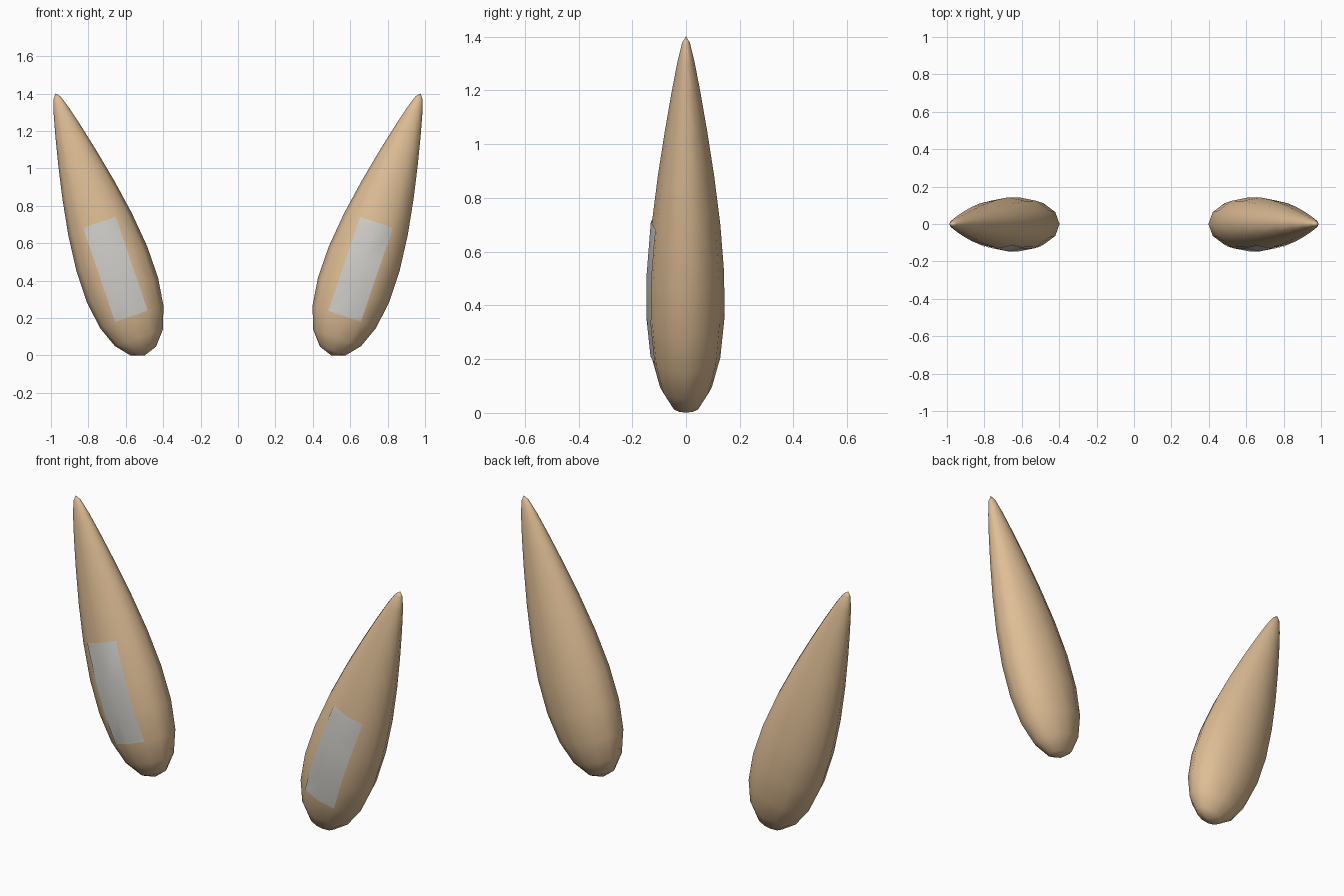
import bpy, bmesh, math
from mathutils import Matrix

if "Cube" in bpy.data.objects:
    bpy.data.objects.remove(bpy.data.objects["Cube"])

HALF = 0.74                    # half length of an ear
TILT = math.radians(18.8)      # outward lean
CENTRE = (0.737, 0.0, 0.701)   # centre of the right ear


def material(name, rgb):
    m = bpy.data.materials.new(name)
    m.diffuse_color = (*rgb, 1)
    m.use_nodes = True
    m.node_tree.nodes["Principled BSDF"].inputs["Base Color"].default_value = m.diffuse_color
    return m


tan = material("tan fur", (0.73, 0.51, 0.30))
grey = material("pale grey lining", (0.64, 0.625, 0.59))


def ear_shape():
    """Flattened sphere tapering linearly towards its top."""
    bm = bmesh.new()
    bmesh.ops.create_uvsphere(bm, u_segments=12, v_segments=12, radius=1)
    for v in bm.verts:
        r = 0.18 - 0.105 * v.co.z
        v.co = (v.co.x * r, v.co.y * r * 0.71, v.co.z * HALF)
    return bm


def lining_shape():
    """Front rectangle trimmed out of the ear surface, lifted slightly."""
    bm = ear_shape()
    for co, no in (((0.092, 0, 0), (1, 0, 0)), ((-0.092, 0, 0), (-1, 0, 0)),
                   ((0, 0, 0.011), (0, 0, 1)), ((0, 0, -0.519), (0, 0, -1)),
                   ((0, 0, 0), (0, 1, 0))):
        bmesh.ops.bisect_plane(bm, geom=bm.verts[:] + bm.edges[:] + bm.faces[:],
                               plane_co=co, plane_no=no, clear_outer=True)
    for v in bm.verts:
        v.co.y -= 0.004
    return bm


def add_part(name, bm, mat, side):
    bm.transform(Matrix.Translation((side * CENTRE[0], 0, CENTRE[2]))
                 @ Matrix.Rotation(side * TILT, 4, 'Y'))
    for f in bm.faces:
        f.smooth = True
    me = bpy.data.meshes.new(name)
    bm.to_mesh(me)
    bm.free()
    me.materials.append(mat)
    bpy.context.collection.objects.link(bpy.data.objects.new(name, me))


# Pair of ears leaning outwards, each with a front lining
for label, side in (("left", -1), ("right", 1)):
    add_part(label + "_ear", ear_shape(), tan, side)
    add_part(label + "_ear_lining", lining_shape(), grey, side)
